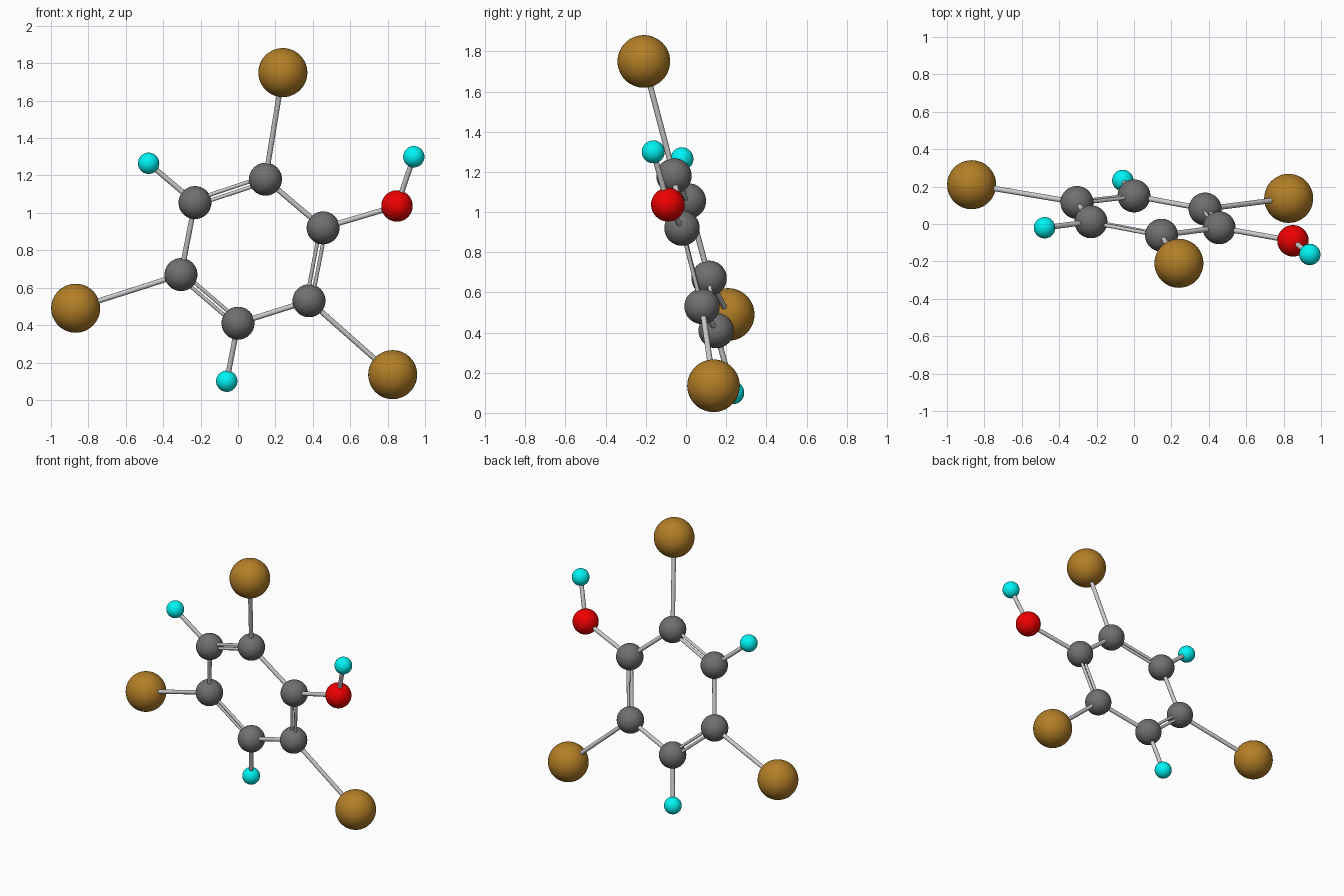
import bpy
from mathutils import Vector

if "Cube" in bpy.data.objects:
    bpy.data.objects.remove(bpy.data.objects["Cube"])


def material(name, rgb):
    m = bpy.data.materials.new(name)
    m.diffuse_color = (*rgb, 1)
    m.use_nodes = True
    m.node_tree.nodes["Principled BSDF"].inputs["Base Color"].default_value = m.diffuse_color
    return m


BROWN = material("brown", (0.45, 0.21, 0.02))
RED = material("red", (0.85, 0.0, 0.0))
CYAN = material("cyan", (0.0, 0.9, 0.9))
DARK = material("dark_grey", (0.16, 0.16, 0.16))

# radius and material for each kind of ball
KINDS = {"carbon": (0.088, DARK), "bromine": (0.131, BROWN),
         "oxygen": (0.084, RED), "hydrogen": (0.057, CYAN)}


def ball(kind, pos):
    radius, mat = KINDS[kind]
    bpy.ops.mesh.primitive_uv_sphere_add(segments=48, ring_count=24, radius=radius, location=pos)
    ob = bpy.context.object
    ob.name = kind + "_ball"
    ob.data.materials.append(mat)
    bpy.ops.object.shade_smooth()


def rod(a, b, radius, name="bond_rod"):
    d = b - a
    bpy.ops.mesh.primitive_cylinder_add(vertices=20, radius=radius, depth=d.length,
                                        location=(a + b) / 2)
    ob = bpy.context.object
    ob.name = name
    ob.rotation_mode = 'QUATERNION'
    ob.rotation_quaternion = d.to_track_quat('Z', 'Y')
    bpy.ops.object.shade_smooth_by_angle()


# six-ball ring, clockwise from the top
ring = [Vector(p) for p in [(0.147, -0.06, 1.18), (0.455, -0.02, 0.92), (0.38, 0.08, 0.53),
                            (0.0, 0.15, 0.41), (-0.305, 0.115, 0.67), (-0.23, 0.012, 1.055)]]
normal = (ring[2] - ring[0]).cross(ring[4] - ring[0]).normalized()
for i, a in enumerate(ring):
    b = ring[(i + 1) % 6]
    ball("carbon", a)
    if i % 2:  # alternate bonds are pairs of thinner rods in the ring plane
        side = normal.cross(b - a).normalized() * 0.015
        rod(a + side, b + side, 0.010, "double_bond_rod")
        rod(a - side, b - side, 0.010, "double_bond_rod")
    else:
        rod(a, b, 0.014)

# outer balls, one per ring ball
outer = [("bromine", (0.24, -0.21, 1.75)), ("oxygen", (0.85, -0.09, 1.037)),
         ("bromine", (0.827, 0.137, 0.135)), ("hydrogen", (-0.06, 0.233, 0.10)),
         ("bromine", (-0.868, 0.21, 0.49)), ("hydrogen", (-0.478, -0.02, 1.265))]
for a, (kind, pos) in zip(ring, outer):
    ball(kind, pos)
    rod(a, Vector(pos), 0.014)

# small ball on the red one
tip = Vector((0.94, -0.163, 1.30))
ball("hydrogen", tip)
rod(Vector(outer[1][1]), tip, 0.014)
